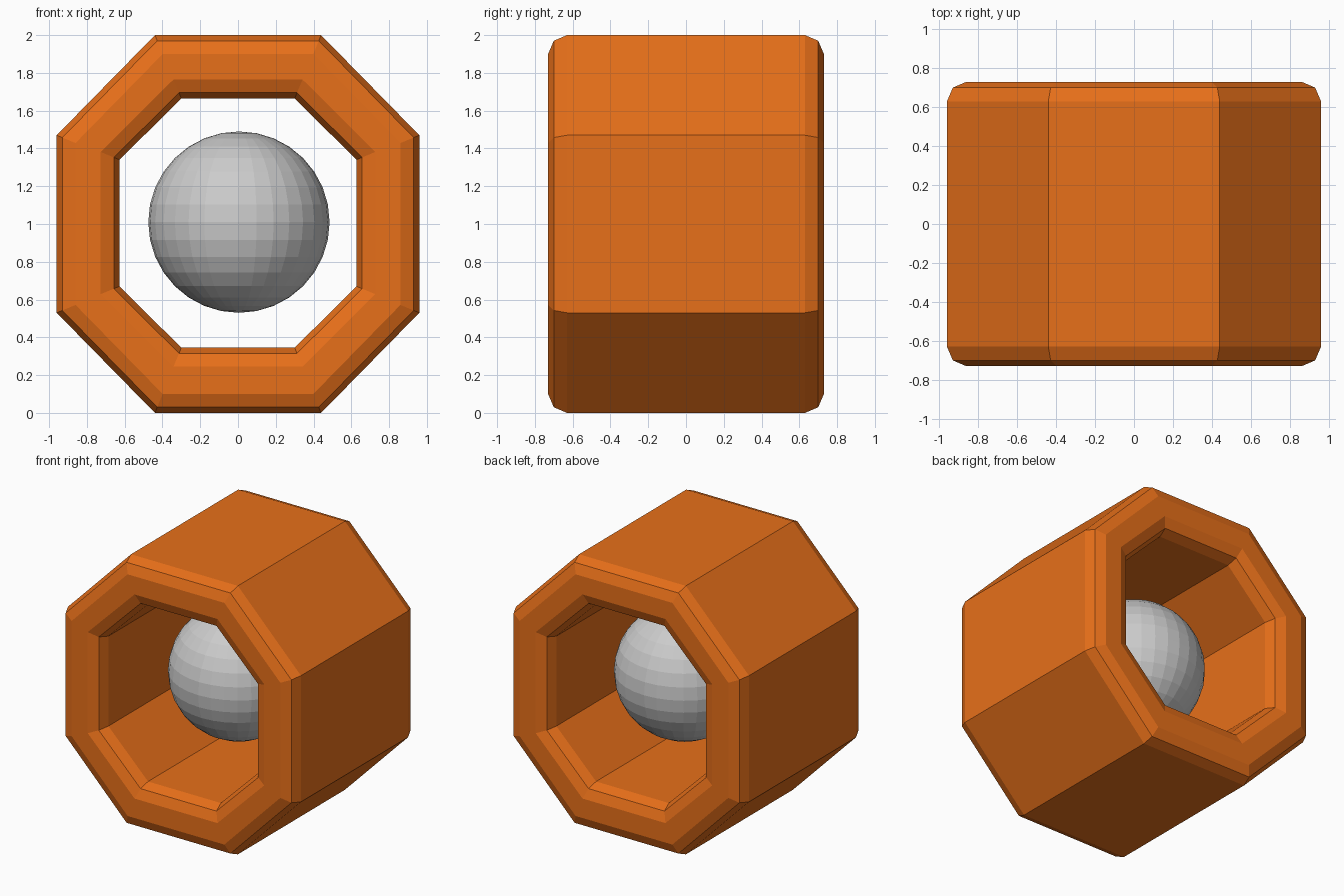
import bpy, bmesh, math

if "Cube" in bpy.data.objects:
    bpy.data.objects.remove(bpy.data.objects["Cube"])

T = math.tan(math.radians(22.5))


def octagon(hx, hz, a, b, d, cz):
    """Octagon half sizes hx/hz, corner half-lengths a/b, offset outward by d."""
    hx, hz, a, b = hx + d, hz + d, a + d * T, b + d * T
    return [(x, z + cz) for x, z in
            ((a, hz), (hx, b), (hx, -b), (a, -hz),
             (-a, -hz), (-hx, -b), (-hx, b), (-a, hz))]


def outer(d):
    return octagon(0.96, 1.0, 0.44, 0.47, -d, 1.0)


def inner(d):
    return octagon(0.627, 0.66, 0.30, 0.335, d, 1.005)


# Octagonal housing: closed rounded cross-section swept round the octagon
bevel = [(0.0, 0.63), (0.03, 0.70), (0.10, 0.73)]
section = [(outer(d), -y) for d, y in bevel]
section += [(inner(d), -y) for d, y in reversed(bevel)]
section += [(inner(d), y) for d, y in bevel]
section += [(outer(d), y) for d, y in reversed(bevel)]

bm = bmesh.new()
loops = [[bm.verts.new((x, y, z)) for x, z in pts] for pts, y in section]
for i, loop in enumerate(loops):
    nxt = loops[(i + 1) % len(loops)]
    for j in range(8):
        k = (j + 1) % 8
        bm.faces.new((loop[j], loop[k], nxt[k], nxt[j]))
bmesh.ops.recalc_face_normals(bm, faces=bm.faces)
mesh = bpy.data.meshes.new("octagonal_housing")
bm.to_mesh(mesh)
bm.free()
housing = bpy.data.objects.new("octagonal_housing", mesh)
bpy.context.collection.objects.link(housing)

orange = bpy.data.materials.new("orange")
orange.diffuse_color = (0.8, 0.16, 0.01, 1)
orange.use_nodes = True
orange.node_tree.nodes["Principled BSDF"].inputs["Base Color"].default_value = orange.diffuse_color
mesh.materials.append(orange)

# Floating centre ball
bpy.ops.mesh.primitive_uv_sphere_add(segments=32, ring_count=16, radius=0.48,
                                     location=(0.005, 0.005, 1.01))
bpy.context.object.name = "centre_ball"
